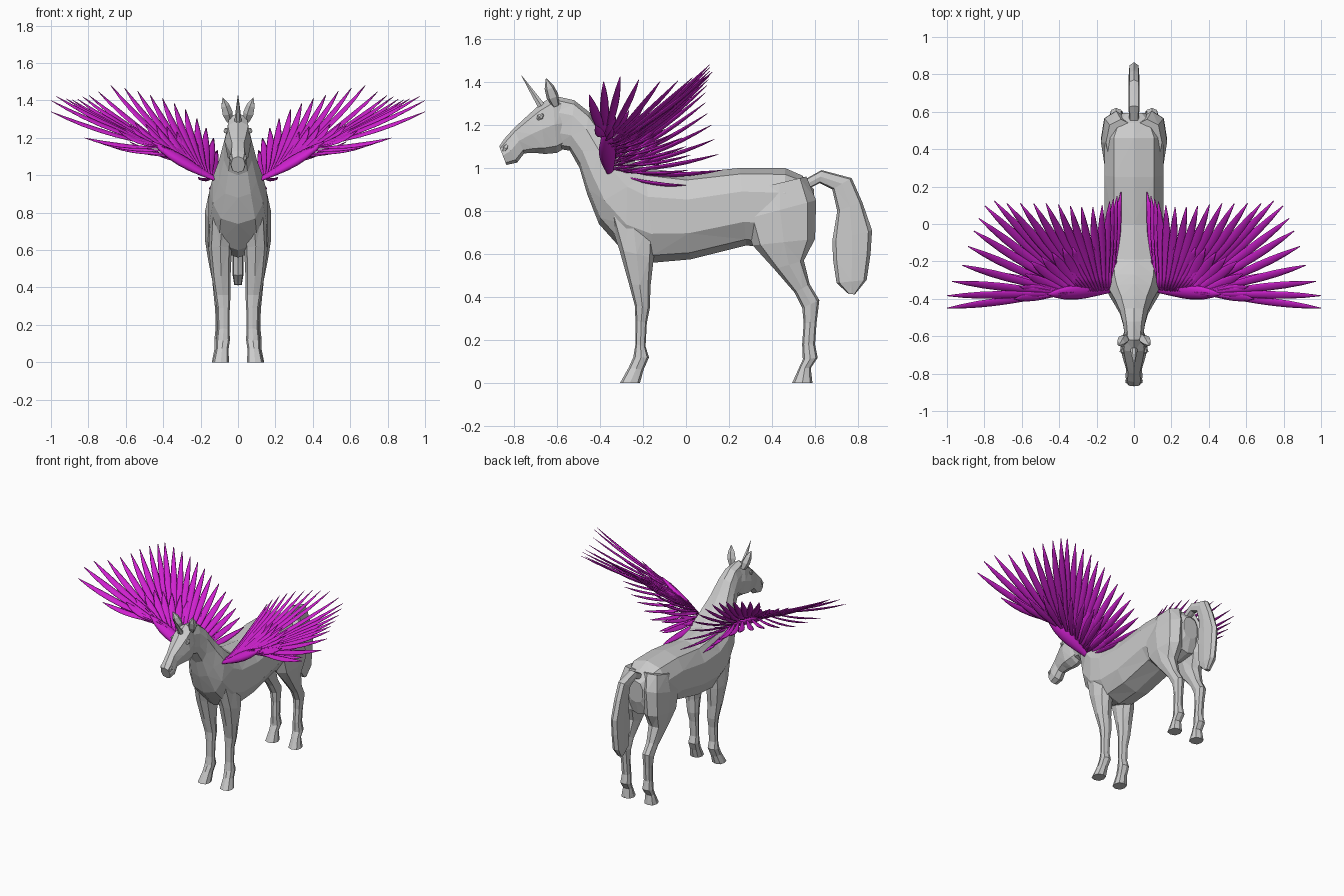
import bpy, bmesh, math
from mathutils import Vector

cube = bpy.data.objects.get("Cube")
if cube:
    bpy.data.objects.remove(cube, do_unlink=True)


def material(name, colour):
    mat = bpy.data.materials.new(name)
    mat.use_nodes = True
    mat.diffuse_color = colour
    mat.node_tree.nodes["Principled BSDF"].inputs["Base Color"].default_value = colour
    return mat


coat = material("pale grey", (0.6, 0.6, 0.6, 1))
plume = material("magenta", (0.62, 0.015, 0.62, 1))


def finish(bm, name, mat, mirror=False, smooth=False):
    bmesh.ops.recalc_face_normals(bm, faces=bm.faces)
    mesh = bpy.data.meshes.new(name)
    bm.to_mesh(mesh)
    bm.free()
    mesh.materials.append(mat)
    mesh.polygons.foreach_set("use_smooth", [smooth] * len(mesh.polygons))
    obj = bpy.data.objects.new(name, mesh)
    bpy.context.collection.objects.link(obj)
    if mirror:
        obj.modifiers.new("Mirror", "MIRROR")
    return obj


def skin(bm, rings):
    """Join rings of points into a closed tube."""
    loops = [[bm.verts.new(p) for p in ring] for ring in rings]
    n = len(loops[0])
    for a, b in zip(loops, loops[1:]):
        for k in range(n):
            bm.faces.new((a[k], a[(k + 1) % n], b[(k + 1) % n], b[k]))
    bm.faces.new(loops[0])
    bm.faces.new(loops[-1])


def power(v, e):
    return math.copysign(abs(v) ** e, v)


def section(py, pz, qy, qz, x, w, sides, e):
    """Rounded section between two profile points, w wide to each side of x."""
    p, q = Vector((x, py, pz)), Vector((x, qy, qz))
    ring = []
    for k in range(sides):
        a = math.tau * k / sides
        c, s = math.cos(a), math.sin(a)
        ring.append((p + q) / 2 + (p - q) / 2 * power(c, e) + Vector((w * power(s, e), 0, 0)))
    return ring


def loft(name, rows, sides=8, e=0.8, mirror=False):
    bm = bmesh.new()
    skin(bm, [section(*row, sides, e) for row in rows])
    bmesh.ops.triangulate(bm, faces=bm.faces)
    return finish(bm, name, coat, mirror)


# Trunk and neck: upper point, lower point, centre x, half width
loft("body", [
    (.595, .9, .59, .74, 0, .06),
    (.54, .965, .56, .64, 0, .125),
    (.46, 1, .46, .62, 0, .165),
    (.25, 1, .28, .64, 0, .165),
    (0, .975, .02, .575, 0, .165),
    (-.19, 1, -.15, .56, 0, .165),
    (-.27, 1.05, -.28, .6, 0, .16),
    (-.32, 1.1, -.405, .74, 0, .14),
    (-.38, 1.17, -.46, .88, 0, .105),
    (-.45, 1.26, -.495, 1, 0, .078),
    (-.52, 1.315, -.54, 1.08, 0, .062),
    (-.61, 1.335, -.6, 1.09, 0, .05)], sides=10)

# Head
loft("head", [
    (-.56, 1.32, -.55, 1.1, 0, .045),
    (-.62, 1.335, -.6, 1.07, 0, .065),
    (-.68, 1.295, -.655, 1.065, 0, .072),
    (-.735, 1.245, -.7, 1.07, 0, .06),
    (-.8, 1.185, -.752, 1.068, 0, .042),
    (-.845, 1.135, -.785, 1.025, 0, .046),
    (-.868, 1.1, -.835, 1.014, 0, .038)])

# Tail
loft("tail", [
    (.54, .94, .565, .9, 0, .025),
    (.63, .99, .622, .93, 0, .03),
    (.77, .953, .68, .9, 0, .03),
    (.82, .84, .703, .8, 0, .03),
    (.865, .71, .68, .66, 0, .03),
    (.858, .6, .684, .57, 0, .03),
    (.84, .48, .7, .465, 0, .03),
    (.785, .412, .755, .415, 0, .02)], e=.6)

# Legs: front point, back point, centre x, half width
loft("front_leg", [
    (-.37, .8, -.13, .78, .08, .07),
    (-.31, .62, -.15, .58, .095, .062),
    (-.265, .46, -.165, .45, .09, .05),
    (-.238, .36, -.168, .35, .082, .042),
    (-.235, .29, -.182, .28, .078, .034),
    (-.235, .18, -.188, .17, .078, .032),
    (-.245, .12, -.172, .12, .08, .037),
    (-.265, .075, -.198, .06, .085, .034),
    (-.307, 0, -.214, 0, .092, .044)], mirror=True)
loft("hind_leg", [
    (.31, .9, .56, .96, .07, .08),
    (.27, .76, .605, .85, .095, .082),
    (.31, .64, .6, .67, .105, .072),
    (.41, .53, .548, .57, .105, .055),
    (.505, .42, .575, .46, .1, .038),
    (.54, .35, .62, .385, .095, .036),
    (.547, .28, .607, .28, .092, .03),
    (.54, .18, .6, .18, .09, .03),
    (.543, .11, .612, .118, .09, .037),
    (.525, .07, .58, .07, .092, .034),
    (.493, 0, .588, 0, .095, .045)], mirror=True)


# Horn, ears, eyes and nostrils
def spike(name, base, tip, radii, sides, mirror=False):
    base, axis = Vector(base), Vector(tip) - Vector(base)
    turn = axis.to_track_quat("Z", "Y")
    bm = bmesh.new()
    skin(bm, [[base + axis * i / (len(radii) - 1)
               + turn @ Vector((r * math.cos(math.tau * k / sides),
                                r * math.sin(math.tau * k / sides), 0))
               for k in range(sides)] for i, r in enumerate(radii)])
    return finish(bm, name, coat, mirror)


spike("horn", (0, -.66, 1.27), (0, -.765, 1.43), (.022, .012, .001), 6)
spike("ear", (.045, -.605, 1.29), (.082, -.65, 1.415), (.018, .03, .024, .002), 5, True)
spike("eye", (.058, -.69, 1.225), (.066, -.665, 1.25), (.006, .016, .006), 6, True)
spike("nostril", (.034, -.85, 1.075), (.036, -.83, 1.11), (.004, .014, .006), 5, True)


# Wings: rows of curved feathers fanned along an arm
SHAPE = (.3, .45, .7, .92, 1, .9, .6, .1)
FACING = Vector((-.3, -.45, .84))


def feather(bm, base, tip, width, thick, sag=.035):
    mid = (base + tip) / 2 + Vector((.02, 0, -sag))
    rings = []
    for i, swell in enumerate(SHAPE):
        t = i / (len(SHAPE) - 1)
        centre = base * (1 - t) ** 2 + mid * 2 * t * (1 - t) + tip * t * t
        along = ((mid - base) * (1 - t) + (tip - mid) * t).normalized()
        side = FACING.cross(along).normalized()
        up = along.cross(side)
        rings.append([centre + side * width * swell * math.cos(a) + up * thick * swell * math.sin(a)
                      for a in (math.tau * k / 8 for k in range(8))])
    skin(bm, rings)


def feather_row(bm, tips, count, outer, inner, width):
    """Spread feathers evenly through a list of guide tips."""
    tips = [Vector(t) for t in tips]
    for i in range(count):
        t = i / (count - 1)
        at = t * (len(tips) - 1)
        k = min(int(at), len(tips) - 2)
        feather(bm, outer.lerp(inner, t), tips[k].lerp(tips[k + 1], at - k), width, .007)


shoulder, wrist = Vector((.1, -.35, .98)), Vector((.38, -.375, 1.15))
wing = bmesh.new()
feather_row(wing, [
    (1, -.45, 1.34), (1, -.35, 1.43), (.92, -.22, 1.41), (.87, -.07, 1.4), (.83, .03, 1.42),
    (.78, .13, 1.43), (.68, .11, 1.48), (.57, .11, 1.46), (.47, .11, 1.43), (.37, .1, 1.4),
    (.28, .09, 1.35), (.19, .09, 1.28), (.13, .12, 1.2), (.1, .14, 1.1), (.07, .17, .99)],
    22, wrist, shoulder, .023)
feather_row(wing, [
    (.82, -.42, 1.2), (.72, -.26, 1.17), (.58, -.1, 1.18), (.42, -.02, 1.14),
    (.28, .02, 1.06), (.14, 0, .92)], 11, wrist, shoulder, .021)
feather_row(wing, [
    (.64, -.4, 1.24), (.55, -.2, 1.28), (.38, -.13, 1.26), (.22, -.12, 1.17),
    (.11, -.12, 1.02)], 13, wrist, shoulder, .026)
feather(wing, shoulder - Vector((.02, 0, .02)), wrist + Vector((.08, 0, .03)), .045, .025, .01)
finish(wing, "wing", plume, mirror=True, smooth=True)
